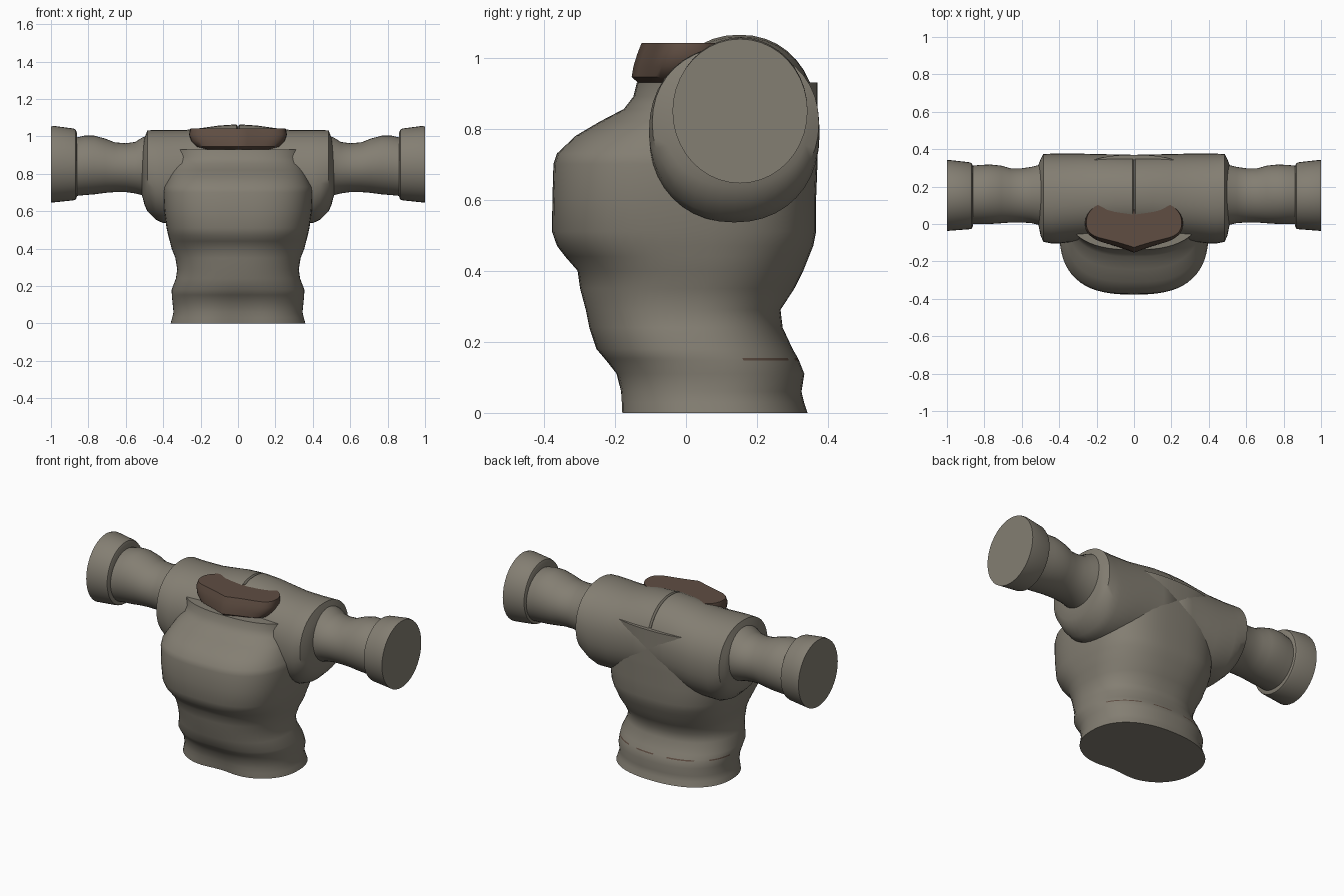
import bpy, bmesh, math


def material(name, rgb):
    m = bpy.data.materials.new(name)
    m.diffuse_color = (*rgb, 1)
    return m


CLOTH = material("grey cloth", (0.23, 0.21, 0.17))
SKIN = material("brown lining", (0.115, 0.075, 0.055))


def superellipse(n, count):
    """Unit rounded outline as (u, v) pairs."""
    pts = []
    for i in range(count):
        t = 2 * math.pi * i / count
        c, s = math.cos(t), math.sin(t)
        pts.append((math.copysign(abs(c) ** (2 / n), c),
                    math.copysign(abs(s) ** (2 / n), s)))
    return pts


def loft(name, rings, mats, angle=40, rule=None):
    """Skin a list of point rings and cap both ends."""
    bm = bmesh.new()
    rows = [[bm.verts.new(p) for p in r] for r in rings]
    k = len(rows[0])
    for a, b in zip(rows, rows[1:]):
        for i in range(k):
            j = (i + 1) % k
            bm.faces.new((a[i], a[j], b[j], b[i]))
    bm.faces.new(rows[0][::-1])
    bm.faces.new(rows[-1])
    bmesh.ops.recalc_face_normals(bm, faces=bm.faces)
    if rule:
        for f in bm.faces:
            f.material_index = rule(f.calc_center_median())
    me = bpy.data.meshes.new(name)
    bm.to_mesh(me)
    bm.free()
    for m in mats:
        me.materials.append(m)
    ob = bpy.data.objects.new(name, me)
    bpy.context.collection.objects.link(ob)
    bpy.ops.object.select_all(action='DESELECT')
    ob.select_set(True)
    bpy.context.view_layer.objects.active = ob
    bpy.ops.object.shade_smooth_by_angle(angle=math.radians(angle))
    return ob


# Torso: height, half width, front y, back y, squareness
TORSO = [
    (0.00, 0.360, -0.200, 0.342, 2.3), (0.03, 0.352, -0.200, 0.332, 2.3),
    (0.06, 0.345, -0.200, 0.325, 2.3), (0.11, 0.350, -0.208, 0.333, 2.3),
    (0.147, 0.354, -0.232, 0.318, 2.3), (0.154, 0.354, -0.237, 0.315, 2.3),
    (0.18, 0.355, -0.255, 0.300, 2.3), (0.24, 0.332, -0.272, 0.272, 2.3),
    (0.29, 0.325, -0.282, 0.266, 2.4), (0.35, 0.335, -0.298, 0.305, 2.4),
    (0.40, 0.355, -0.305, 0.330, 2.5), (0.44, 0.365, -0.340, 0.346, 2.6),
    (0.47, 0.373, -0.363, 0.358, 2.7), (0.51, 0.382, -0.377, 0.366, 2.8),
    (0.60, 0.395, -0.376, 0.366, 2.8), (0.70, 0.400, -0.373, 0.370, 2.8),
    (0.73, 0.396, -0.363, 0.370, 2.8), (0.78, 0.372, -0.310, 0.370, 2.8),
    (0.82, 0.360, -0.242, 0.370, 2.7), (0.855, 0.355, -0.175, 0.370, 2.6),
    (0.89, 0.358, -0.148, 0.370, 2.6), (0.93, 0.375, -0.138, 0.370, 2.5),
]
rings = []
for z, w, yf, yb, n in TORSO:
    ring = []
    dent = 0.03 * max(0, 1 - z / 0.2)
    for u, v in superellipse(n, 64):
        x, y = w * u, (yf + yb) / 2 + v * (yb - yf) / 2
        if v < 0:
            y += dent * math.exp(-(x / 0.12) ** 2)
        ring.append((x, y, z))
    rings.append(ring)


def waist_streaks(c):
    return int(0.147 < c.z < 0.154 and c.y > 0.08 and math.sin(c.x * 30) > -0.5)


loft("torso", rings, [CLOTH, SKIN], 50, waist_streaks)


def x_ring(x, y0, y1, z0, z1, n=2.0, count=40):
    return [(x, (y0 + y1) / 2 + u * (y1 - y0) / 2, (z0 + z1) / 2 + v * (z1 - z0) / 2)
            for u, v in superellipse(n, count)]


# Shoulder yoke with a raised middle and a narrow centre seam
half_yoke = [
    (0.008, -0.07, 0.37, 0.56, 1.064), (0.10, -0.07, 0.372, 0.56, 1.058),
    (0.20, -0.08, 0.374, 0.55, 1.044), (0.28, -0.09, 0.376, 0.54, 1.034),
    (0.40, -0.104, 0.376, 0.536, 1.034), (0.44, -0.104, 0.376, 0.555, 1.034),
    (0.485, -0.095, 0.374, 0.60, 1.032), (0.50, -0.06, 0.345, 0.635, 0.99),
    (0.512, 0.0, 0.315, 0.68, 0.95),
]
yoke = [x_ring(-r[0], *r[1:], 2.15) for r in reversed(half_yoke)]
yoke.append(x_ring(0, -0.06, 0.362, 0.57, 1.05, 2.15))
yoke += [x_ring(*r, 2.15) for r in half_yoke]
loft("shoulder_yoke", yoke, [CLOTH], 45)

# Sleeves and flared cuffs, one of each per side
SLEEVE = [
    (0.46, -0.02, 0.325, 0.67, 1.01), (0.51, -0.005, 0.315, 0.685, 0.995),
    (0.55, 0.005, 0.305, 0.695, 0.97), (0.60, 0.008, 0.298, 0.702, 0.963),
    (0.66, 0.008, 0.298, 0.702, 0.968), (0.71, 0.004, 0.312, 0.698, 0.988),
    (0.77, 0.0, 0.318, 0.69, 1.004), (0.82, 0.0, 0.316, 0.686, 1.004),
    (0.88, 0.0, 0.31, 0.68, 0.99),
]
CUFF = [
    (0.862, -0.012, 0.312, 0.675, 1.02), (0.868, -0.025, 0.325, 0.662, 1.036),
    (0.88, -0.028, 0.33, 0.658, 1.042), (0.985, -0.036, 0.342, 0.647, 1.056),
    (1.0, -0.038, 0.342, 0.646, 1.052),
]
for side, sx in (("left", -1), ("right", 1)):
    for part, rows in (("sleeve", SLEEVE), ("cuff", CUFF)):
        loft(f"{side}_{part}", [x_ring(sx * r[0], *r[1:]) for r in rows], [CLOTH], 40)

# Neck stump: height, half width, front y, back y
NECK = [(0.925, 0.15, -0.13, 0.12), (0.945, 0.225, -0.153, 0.14),
        (0.975, 0.25, -0.148, 0.14), (1.01, 0.262, -0.137, 0.14),
        (1.041, 0.255, -0.125, 0.14)]
neck = []
for z, w, yf, yb in NECK:
    neck.append([(w * u, (yf + yb) / 2 + v * (yb - yf) / 2
                  + (0.025 * math.sin(math.pi * abs(u)) if v < 0 else 0), z)
                 for u, v in superellipse(2.3, 40)])
loft("neck_stump", neck, [SKIN], 50)
